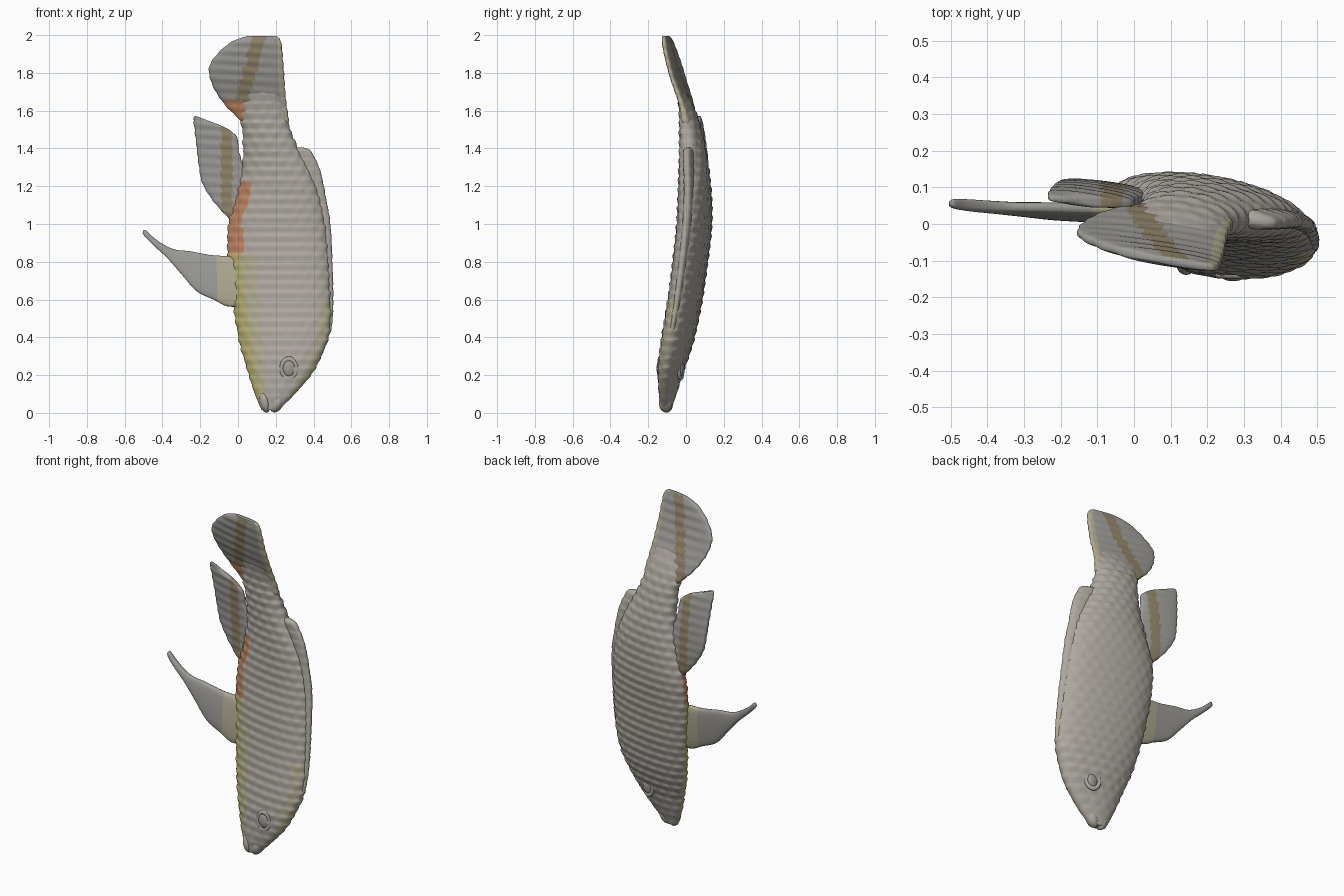
import bpy, bmesh, math
from mathutils import Matrix

if "Cube" in bpy.data.objects:
    bpy.data.objects.remove(bpy.data.objects["Cube"])


def spline(pts, t):
    """Catmull-Rom value(s) along a list of equal-length tuples, t in 0..1"""
    n = len(pts) - 1
    i = min(int(t * n), n - 1)
    f = t * n - i
    p = [pts[max(0, min(n, i + k))] for k in (-1, 0, 1, 2)]
    return [0.5 * (2 * b + (c - a) * f + (2 * a - 5 * b + 4 * c - d) * f * f
                   + (3 * b - a - 3 * c + d) * f ** 3) for a, b, c, d in zip(*p)]


# curved, tilted middle surface of the fish: depth at every 0.2 of height
BEND = [(v,) for v in (-.11, -.08, -.035, 0, .025, .045, .047, .03, -.005, -.075, -.118)]


def mid_y(x, z):
    return spline(BEND, max(0, min(1, z / 2)))[0] - 0.16 * (x - 0.2)


# colours
def mat(name, rgb):
    m = bpy.data.materials.new(name)
    m.diffuse_color = (*rgb, 1)
    m.use_nodes = True
    m.node_tree.nodes["Principled BSDF"].inputs["Base Color"].default_value = m.diffuse_color
    return m


MATS = [mat("skin", (.42, .39, .35)), mat("yellow", (.45, .41, .16)),
        mat("orange", (.50, .23, .12)), mat("brown", (.28, .23, .14)),
        mat("fin_grey", (.34, .33, .31)), mat("pale_yellow", (.43, .40, .28))]
SKIN, YELLOW, ORANGE, BROWN, GREY, PALE = range(6)


def scales(x, z):
    """overlapping scale relief, staggered by rows"""
    row = z / 0.05
    k = math.floor(row)
    fz = row - k
    fv = (x / 0.065 + 0.5 * (k % 2)) % 1
    ramp = fz / 0.75 if fz < 0.75 else (1 - fz) / 0.25
    return 0.009 * ramp * (1 - 0.85 * (2 * fv - 1) ** 2) * min(1, z / 0.25, max(0, (1.75 - z) / .2))


def rays(x, z):
    return 0.0018 * math.sin(z * 2 * math.pi / 0.05 + x * 8)


def loft(name, rows, steps, seg, power, colour, relief=None, depth=mid_y):
    """rows: (left x, left z, right x, right z, half thickness)"""
    bm = bmesh.new()
    rings = []
    for i in range(steps + 1):
        ax, az, bx, bz, h = spline(rows, i / steps)
        ring = []
        for j in range(seg):
            a = 2 * math.pi * j / seg
            c, s = math.cos(a), math.sin(a)
            x = (ax + bx) / 2 + c * (bx - ax) / 2
            z = (az + bz) / 2 + c * (bz - az) / 2
            o = math.copysign(abs(s) ** power, s) * h
            r = relief(x, z) if relief else 0
            ring.append(bm.verts.new((x + c * r, depth(x, z) + o + s * r, z)))
        rings.append(ring)
    for i in range(steps):
        for j in range(seg):
            k = (j + 1) % seg
            f = bm.faces.new((rings[i][j], rings[i][k], rings[i + 1][k], rings[i + 1][j]))
            u = math.cos(2 * math.pi * (j + .5) / seg)
            co = f.calc_center_median()
            f.material_index = colour(co.x, co.z, u, j + .5 > seg / 2)
    for ring in (rings[0], rings[-1]):
        f = bm.faces.new(ring)
        f.material_index = colour(ring[0].co.x, ring[0].co.z, 0, False)
    return finish(name, bm)


def finish(name, bm):
    bmesh.ops.recalc_face_normals(bm, faces=bm.faces)
    for f in bm.faces:
        f.smooth = True
    me = bpy.data.meshes.new(name)
    bm.to_mesh(me)
    bm.free()
    for m in MATS:
        me.materials.append(m)
    ob = bpy.data.objects.new(name, me)
    bpy.context.collection.objects.link(ob)
    return ob


def level(rows):
    """(z, left, right, half) -> loft rows with level ends"""
    return [(l, z, r, z, h) for z, l, r, h in rows]


# scaly body, mouth at the bottom
def body_colour(x, z, u, front):
    if u < -.5 and (front or u < -.99):
        if .85 < z < 1.22:
            return ORANGE if u < -.72 + .25 * abs(z - 1.03) else SKIN
        if .06 < z <= .85:
            return YELLOW if u < -.72 else PALE
    return PALE if u > .72 and .08 < z < .6 and front else SKIN


loft("body", level([
    (.015, .125, .215, .024), (.1, .09, .30, .043), (.2, .06, .385, .056), (.3, .03, .44, .069),
    (.4, .005, .477, .076), (.5, -.012, .49, .078), (.6, -.027, .488, .079), (.7, -.04, .485, .079),
    (.8, -.05, .48, .080), (.9, -.053, .473, .081), (1, -.048, .463, .081), (1.1, -.022, .443, .08),
    (1.2, .005, .415, .077), (1.3, .025, .37, .071), (1.4, .03, .315, .063), (1.5, .025, .275, .053),
    (1.58, .01, .255, .04), (1.66, .01, .238, .027), (1.75, .03, .22, .012)]),
    200, 76, .92, body_colour, scales)

# long low fin along the back edge
loft("dorsal_fin", level([
    (.36, .38, .455, .012), (.45, .38, .494, .018), (.6, .37, .503, .022), (.8, .37, .498, .024),
    (1, .36, .488, .025), (1.15, .32, .462, .026), (1.27, .28, .438, .026), (1.34, .25, .41, .025),
    (1.39, .25, .38, .022), (1.405, .27, .345, .012)]), 110, 28, .8,
    lambda x, z, u, f: PALE if z < .6 else SKIN, lambda x, z: .4 * scales(x, z))


# tail with a brown band
def tail_colour(x, z, u, front):
    if z < 1.66 and x < .03 and front:
        return ORANGE
    if abs(x - .02 - (z - 1.65) * .27) < .036:
        return BROWN
    return PALE if u > .86 else GREY


loft("tail_fin", level([
    (1.48, .06, .25, .03), (1.55, .01, .268, .03), (1.62, -.06, .258, .025), (1.7, -.118, .25, .022),
    (1.78, -.15, .245, .021), (1.84, -.15, .24, .02), (1.9, -.11, .236, .02), (1.95, -.055, .23, .019),
    (1.98, .0, .222, .017), (1.995, .05, .20, .011)]), 80, 56, .5, tail_colour, rays)

# fin behind the belly
loft("anal_fin", [
    (-.05, 1.03, .02, 1.03, .018), (-.13, 1.12, .05, 1.12, .022), (-.19, 1.22, .06, 1.2, .024),
    (-.21, 1.33, .03, 1.3, .024), (-.222, 1.43, .004, 1.39, .022), (-.232, 1.52, -.002, 1.45, .019),
    (-.236, 1.56, -.04, 1.495, .016), (-.225, 1.573, -.13, 1.537, .01)], 60, 48, .5,
    lambda x, z, u, f: BROWN if -.09 < x < -.03 else GREY, rays)

# pointed fin on the belly
loft("pelvic_fin", [
    (.05, .57, .05, .82, .026), (-.05, .563, -.05, .83, .024), (-.13, .60, -.14, .835, .022),
    (-.22, .645, -.25, .855, .02), (-.30, .735, -.335, .865, .018), (-.375, .82, -.40, .895, .017),
    (-.44, .88, -.455, .935, .016), (-.49, .93, -.49, .968, .013), (-.505, .95, -.502, .965, .006)],
    60, 36, .5, lambda x, z, u, f: PALE if x > -.11 else GREY, None,
    lambda x, z: .03 + .1 * (z - .7))


# small rounded parts: lips and eyes
def blob(name, x, y, z, sx, sy, sz, index=SKIN, turn=0):
    bm = bmesh.new()
    m = Matrix.Translation((x, y, z)) @ Matrix.Rotation(turn, 4, 'Y') @ Matrix.Diagonal((sx, sy, sz, 1))
    bmesh.ops.create_uvsphere(bm, u_segments=20, v_segments=12, radius=1, matrix=m)
    for f in bm.faces:
        f.material_index = index
    finish(name, bm)


blob("lower_lip", .142, -.103, .057, .027, .036, .057, SKIN, -.2)
blob("upper_lip", .210, -.108, .055, .033, .036, .057, SKIN, .5)

for side, label in ((-1, "front"), (1, "back")):
    ex, ez = .27, .235
    ey = mid_y(ex, ez) + side * .056
    # ring-shaped socket with the eyeball in it
    bpy.ops.mesh.primitive_torus_add(
        major_segments=24, minor_segments=8, major_radius=.044, minor_radius=.012,
        location=(ex, ey, ez), rotation=(math.pi / 2, 0, math.radians(-9 - side * 8)))
    ring = bpy.context.object
    ring.name = label + "_eye_socket"
    ring.scale = (.9, 1.15, .8)
    ring.data.materials.append(MATS[SKIN])
    bpy.ops.object.shade_smooth()
    blob(label + "_eye", ex, ey, ez, .034, .016, .044, GREY)
